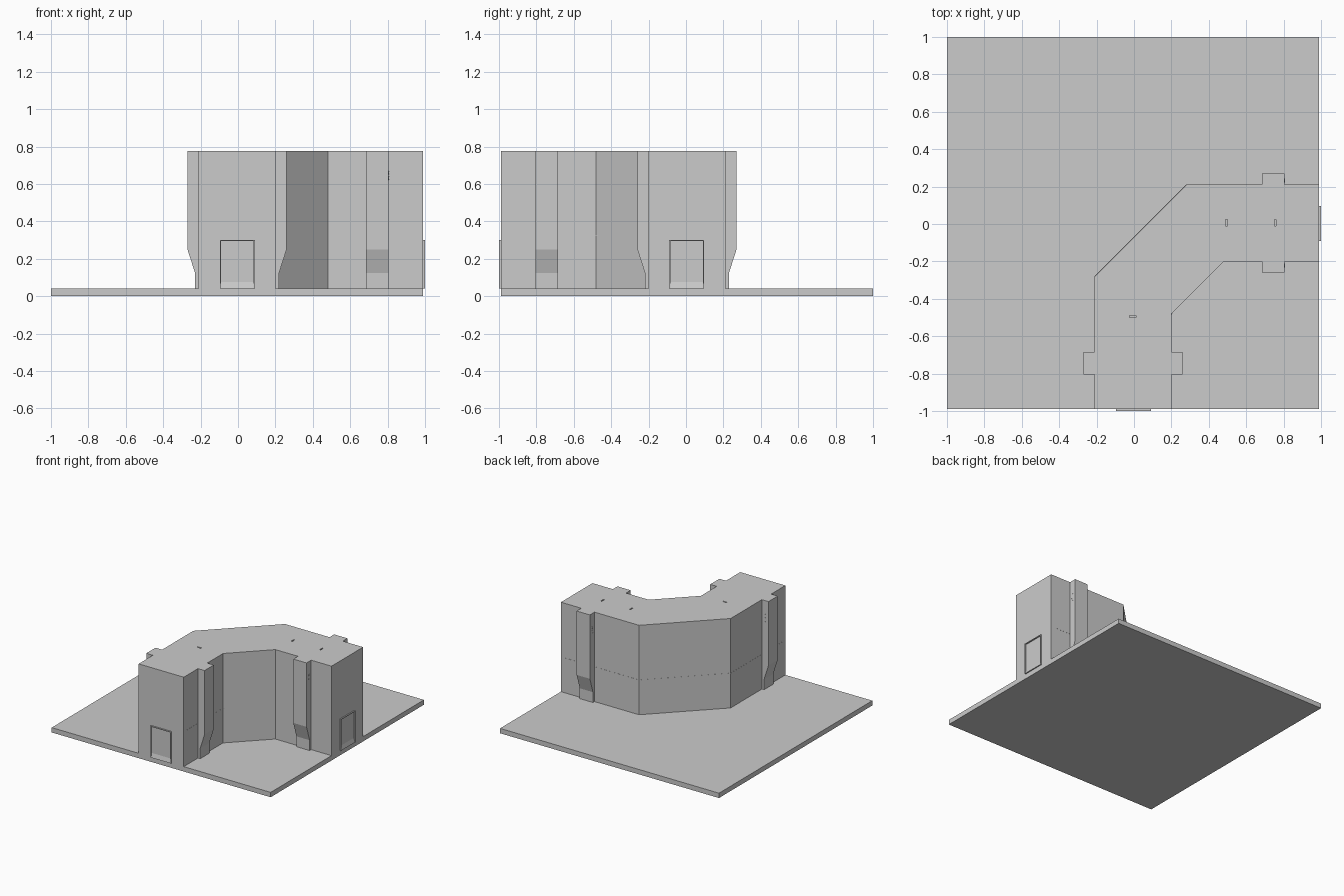
import bpy, bmesh, math
from mathutils import Vector

if "Cube" in bpy.data.objects:
    bpy.data.objects.remove(bpy.data.objects["Cube"])

# The two wings mirror each other across the diagonal x = -y
def keep(p):
    return Vector(p)

def flip(p):
    return Vector((-p[1], -p[0], p[2]))

def prism(name, bottom, offset, place=keep):
    """Extrude a planar outline along an offset vector."""
    bm = bmesh.new()
    off = Vector(offset)
    a = [bm.verts.new(place(Vector(p))) for p in bottom]
    b = [bm.verts.new(place(Vector(p) + off)) for p in bottom]
    bm.faces.new(a)
    bm.faces.new(b)
    n = len(a)
    for i in range(n):
        j = (i + 1) % n
        bm.faces.new((a[i], a[j], b[j], b[i]))
    bmesh.ops.recalc_face_normals(bm, faces=bm.faces)
    me = bpy.data.meshes.new(name)
    bm.to_mesh(me)
    bm.free()
    ob = bpy.data.objects.new(name, me)
    bpy.context.collection.objects.link(ob)
    return ob

def flat(points, z):
    return [(x, y, z) for x, y in points]

def box(name, x0, x1, y0, y1, z0, z1, place=keep):
    return prism(name, flat([(x0, y0), (x1, y0), (x1, y1), (x0, y1)], z0),
                 (0, 0, z1 - z0), place)

FLOOR, TOP = 0.04, 0.775

# Ground slab
box("base_slab", -1, 0.99, -0.99, 1, 0, FLOOR)

# Bent corridor block
outline = [(-0.21, -0.99), (0.2, -0.99), (0.2, -0.48), (0.48, -0.2),
           (0.99, -0.2), (0.99, 0.21), (0.28, 0.21), (-0.21, -0.28)]
body = prism("corridor_body", flat(outline, FLOOR), (0, 0, TOP - FLOOR))

# Hairline seam around the walls
seam = [(-0.211, -0.95), (0.201, -0.95), (0.201, -0.485), (0.485, 0),
        (0.95, 0), (0.95, 0.211), (0.28, 0.211), (-0.211, -0.28)]
prism("wall_seam", flat(seam, 0.3235), (0, 0, 0.003))

# Narrow slots in the roof
for i, (x, place) in enumerate([(0.495, keep), (0.755, keep), (0.495, flip)]):
    cutter = box(f"roof_slot_cutter_{i}", x - 0.005, x + 0.005, -0.012, 0.023,
                 TOP - 0.012, TOP + 0.02, place)
    cutter.hide_render = True
    cutter.hide_set(True)
    mod = body.modifiers.new("roof_slot", 'BOOLEAN')
    mod.object = cutter
    mod.solver = 'EXACT'

for wing, place in (("right", keep), ("front", flip)):
    # Buttresses with a tapered foot on both sides of the wing
    for side, wall, s in (("outer", 0.21, 1), ("inner", -0.2, -1)):
        profile = [(-0.02, FLOOR), (0.02, FLOOR), (0.02, 0.125),
                   (0.06, 0.25), (0.06, TOP), (-0.02, TOP)]
        prism(f"{wing}_{side}_buttress",
              [(0.685, wall + s * o, z) for o, z in profile], (0.12, 0, 0), place)
        # Small round studs on the buttress flanks
        x0, x1 = (0.684, 0.806) if wing == "right" else (0.684, 0.75)
        for k, z in enumerate((0.66, 0.632, 0.605)[:3 if s > 0 else 2]):
            ring = [(x0, wall + s * 0.022 + 0.01 * math.cos(t * math.tau / 12),
                     z + 0.01 * math.sin(t * math.tau / 12)) for t in range(12)]
            prism(f"{wing}_{side}_stud_{k}", ring, (x1 - x0, 0, 0), place)

    # Door surround and sloped sill on the end wall
    y0, y1, w = -0.09, 0.097, 0.006
    frame = [(0.985, y0, FLOOR), (0.985, y0, 0.3), (0.985, y1, 0.3),
             (0.985, y1, FLOOR), (0.985, y1 - w, FLOOR), (0.985, y1 - w, 0.3 - w),
             (0.985, y0 + w, 0.3 - w), (0.985, y0 + w, FLOOR)]
    prism(f"{wing}_door_frame", frame, (0.015, 0, 0), place)
    prism(f"{wing}_door_sill",
          [(0.985, y0 + w, FLOOR), (0.999, y0 + w, FLOOR), (0.985, y0 + w, 0.095)],
          (0, y1 - y0 - 2 * w, 0), place)
